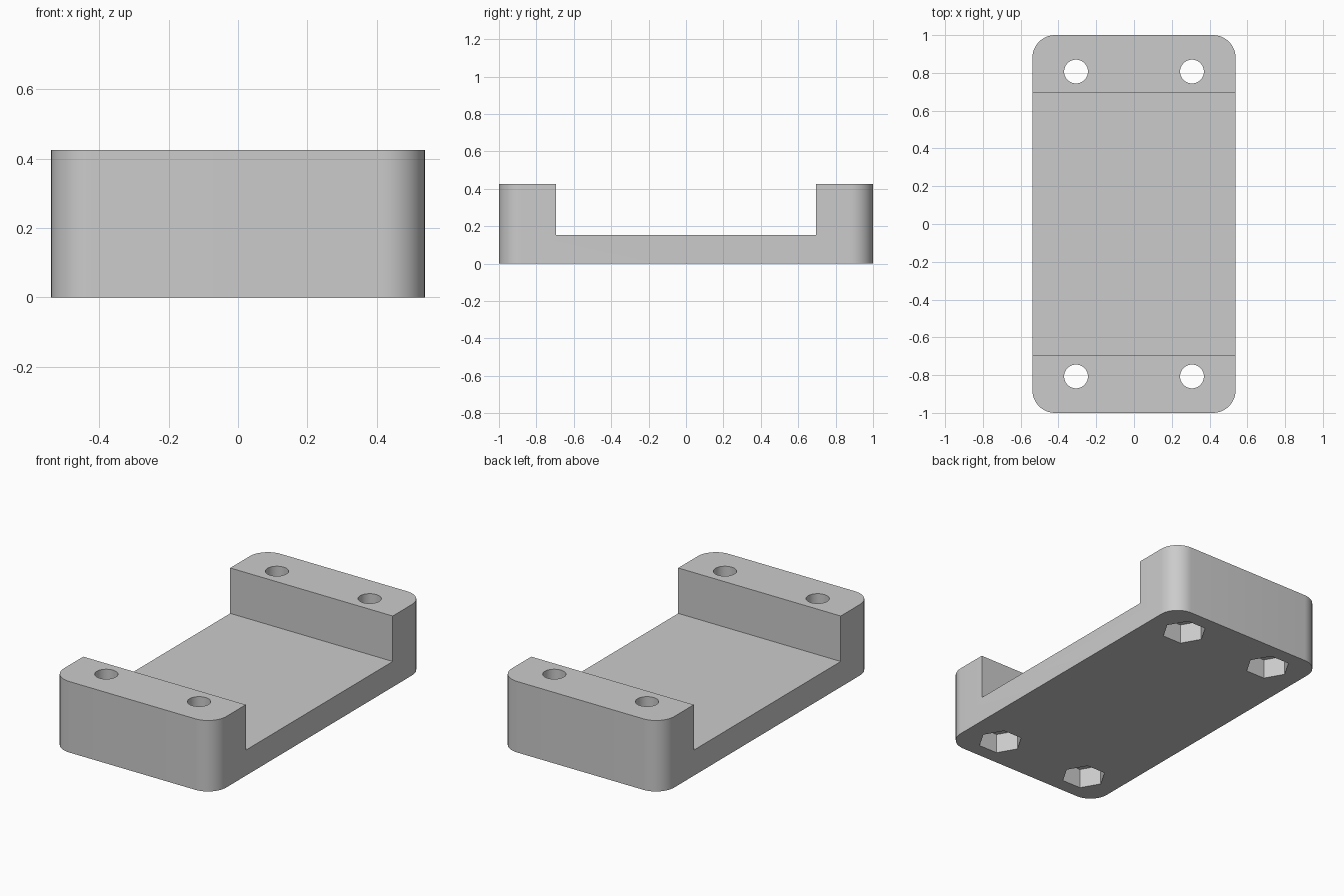
import bpy
import bmesh
import math
from mathutils import Matrix, Vector

cube = bpy.data.objects.get("Cube")
if cube:
    bpy.data.objects.remove(cube, do_unlink=True)

HALF_X, HALF_Y, HEIGHT = 0.538, 1.0, 0.425
FLOOR, STEP_Y = 0.153, 0.695
CORNER = 0.12
BOLT_X, BOLT_Y, BOLT_R = 0.307, 0.807, 0.063
NUT_R, NUT_DEPTH = 0.125, 0.118

grey = bpy.data.materials.new("plain grey")
grey.use_nodes = True
colour = (0.6, 0.6, 0.6, 1)
grey.diffuse_color = colour
grey.node_tree.nodes["Principled BSDF"].inputs["Base Color"].default_value = colour


def make_object(name, bm):
    bmesh.ops.recalc_face_normals(bm, faces=bm.faces[:])
    mesh = bpy.data.meshes.new(name)
    bm.to_mesh(mesh)
    bm.free()
    mesh.materials.append(grey)
    obj = bpy.data.objects.new(name, mesh)
    bpy.context.collection.objects.link(obj)
    return obj


# Bracket: channel-shaped side profile extruded across the width
bm = bmesh.new()
half = [(HALF_Y, 0), (HALF_Y, HEIGHT), (STEP_Y, HEIGHT), (STEP_Y, FLOOR)]
profile = half + [(-y, z) for y, z in reversed(half)]
face = bm.faces.new([bm.verts.new((-HALF_X, y, z)) for y, z in profile])
grown = bmesh.ops.extrude_face_region(bm, geom=[face])["geom"]
bmesh.ops.translate(bm, vec=Vector((2 * HALF_X, 0, 0)),
                    verts=[g for g in grown if isinstance(g, bmesh.types.BMVert)])

# Rounded outer corners
corners = [e for e in bm.edges
           if all(abs(v.co.y) > HALF_Y - 0.01 for v in e.verts)
           and abs(e.verts[0].co.z - e.verts[1].co.z) > 0.1]
bmesh.ops.bevel(bm, geom=corners, offset=CORNER, segments=12,
                profile=0.5, affect='EDGES')
bracket = make_object("mounting_bracket", bm)


def make_cutter(name, sides, radius, bottom, top):
    """One prism at each of the four bolt positions."""
    bm = bmesh.new()
    for sx in (-1, 1):
        for sy in (-1, 1):
            place = Matrix.Translation((sx * BOLT_X, sy * BOLT_Y, (bottom + top) / 2))
            # A quarter turn points the hexagon corners along x
            bmesh.ops.create_cone(bm, cap_ends=True, segments=sides,
                                  radius1=radius, radius2=radius, depth=top - bottom,
                                  matrix=place @ Matrix.Rotation(math.pi / 2, 4, 'Z'))
    cutter = make_object(name, bm)
    cutter.hide_render = True
    return cutter


# Bolt holes through the ends, hexagonal nut pockets underneath
cutters = [make_cutter("bolt_hole_cutter", 48, BOLT_R, -0.1, HEIGHT + 0.1),
           make_cutter("nut_pocket_cutter", 6, NUT_R, -0.1, NUT_DEPTH)]
bpy.ops.object.select_all(action='DESELECT')
bpy.context.view_layer.objects.active = bracket
bracket.select_set(True)
for cutter in cutters:
    cut = bracket.modifiers.new(cutter.name, 'BOOLEAN')
    cut.operation = 'DIFFERENCE'
    cut.solver = 'EXACT'
    cut.object = cutter
    bpy.ops.object.modifier_apply(modifier=cut.name)
    bpy.data.objects.remove(cutter, do_unlink=True)

bpy.ops.object.shade_smooth_by_angle(angle=math.radians(30))
